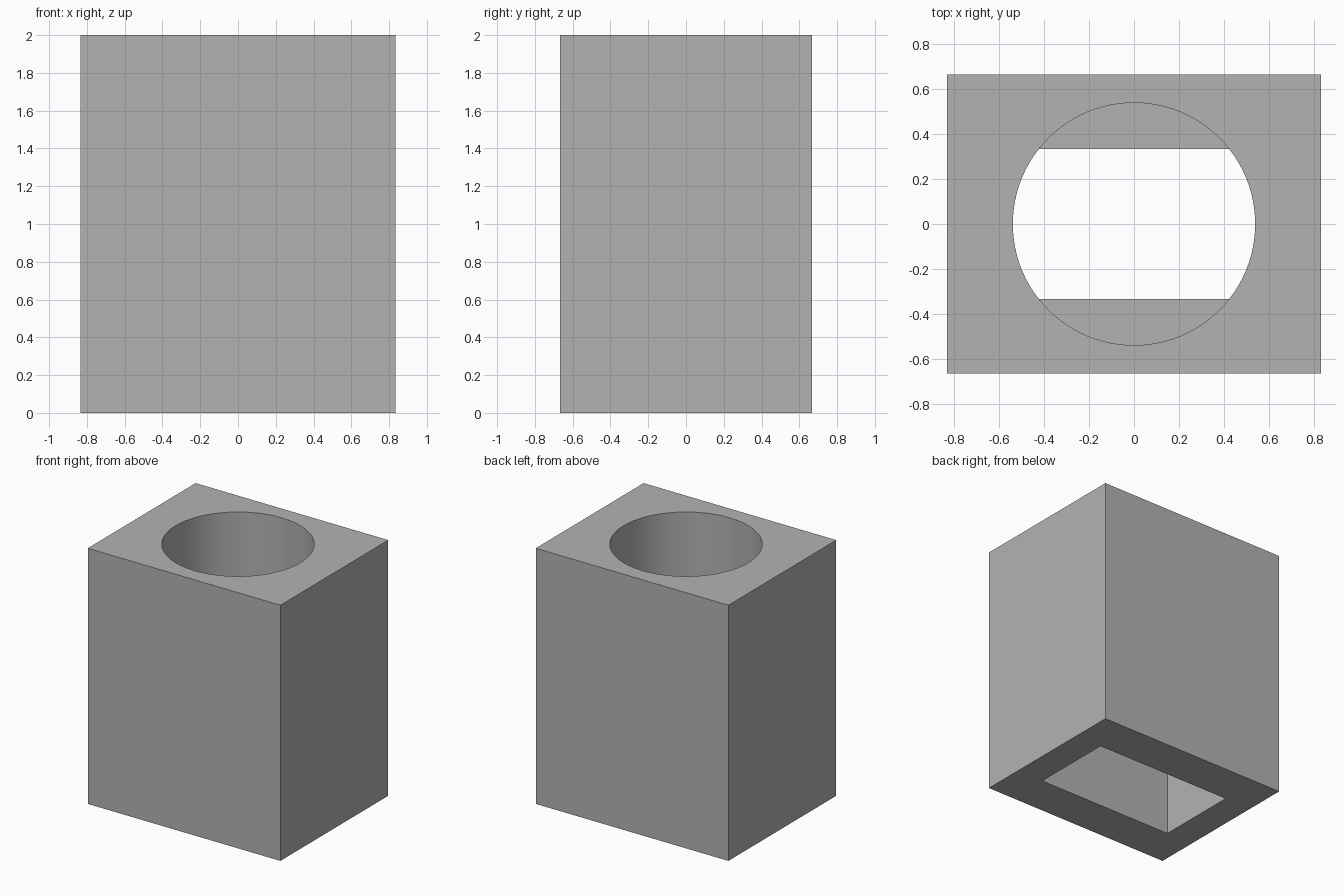
import bpy
import math

cube = bpy.data.objects.get("Cube")
if cube:
    bpy.data.objects.remove(cube, do_unlink=True)

WIDTH, DEPTH, HEIGHT = 1.667, 1.333, 2.0
BORE_RADIUS = 0.54
SLOT_X, SLOT_Y = 1.2, 0.667
LEDGE_Z = 1.0
OVER = 0.1        # cutter overshoot past the outer faces
OVERLAP = 0.001   # bore sinks slightly into the slot

grey = bpy.data.materials.new("plain_grey")
grey.use_nodes = True
colour = (0.45, 0.45, 0.45, 1)
grey.diffuse_color = colour
grey.node_tree.nodes["Principled BSDF"].inputs["Base Color"].default_value = colour


def box(name, x, y, bottom, top):
    bpy.ops.mesh.primitive_cube_add(size=1, location=(0, 0, (bottom + top) / 2))
    ob = bpy.context.object
    ob.name = name
    ob.scale = (x, y, top - bottom)
    bpy.ops.object.transform_apply(location=True, rotation=False, scale=True)
    ob.data.materials.append(grey)
    return ob


# Outer block
block = box("block", WIDTH, DEPTH, 0, HEIGHT)

# Rectangular slot from below
slot = box("slot_cutter", SLOT_X, SLOT_Y, -OVER, LEDGE_Z)

# Round bore from above
bottom, top = LEDGE_Z - OVERLAP, HEIGHT + OVER
bpy.ops.mesh.primitive_cylinder_add(
    vertices=96, radius=BORE_RADIUS, depth=top - bottom,
    location=(0, 0, (bottom + top) / 2))
bore = bpy.context.object
bore.name = "bore_cutter"
bore.data.materials.append(grey)

# Cut both openings, then drop the cutters
bpy.ops.object.select_all(action='DESELECT')
block.select_set(True)
bpy.context.view_layer.objects.active = block
for cutter in (slot, bore):
    cutter.hide_render = True
    mod = block.modifiers.new(cutter.name, 'BOOLEAN')
    mod.operation = 'DIFFERENCE'
    mod.solver = 'EXACT'
    mod.object = cutter
    bpy.ops.object.modifier_apply(modifier=mod.name)
    bpy.data.objects.remove(cutter, do_unlink=True)

bpy.ops.object.shade_smooth_by_angle(angle=math.radians(30))
